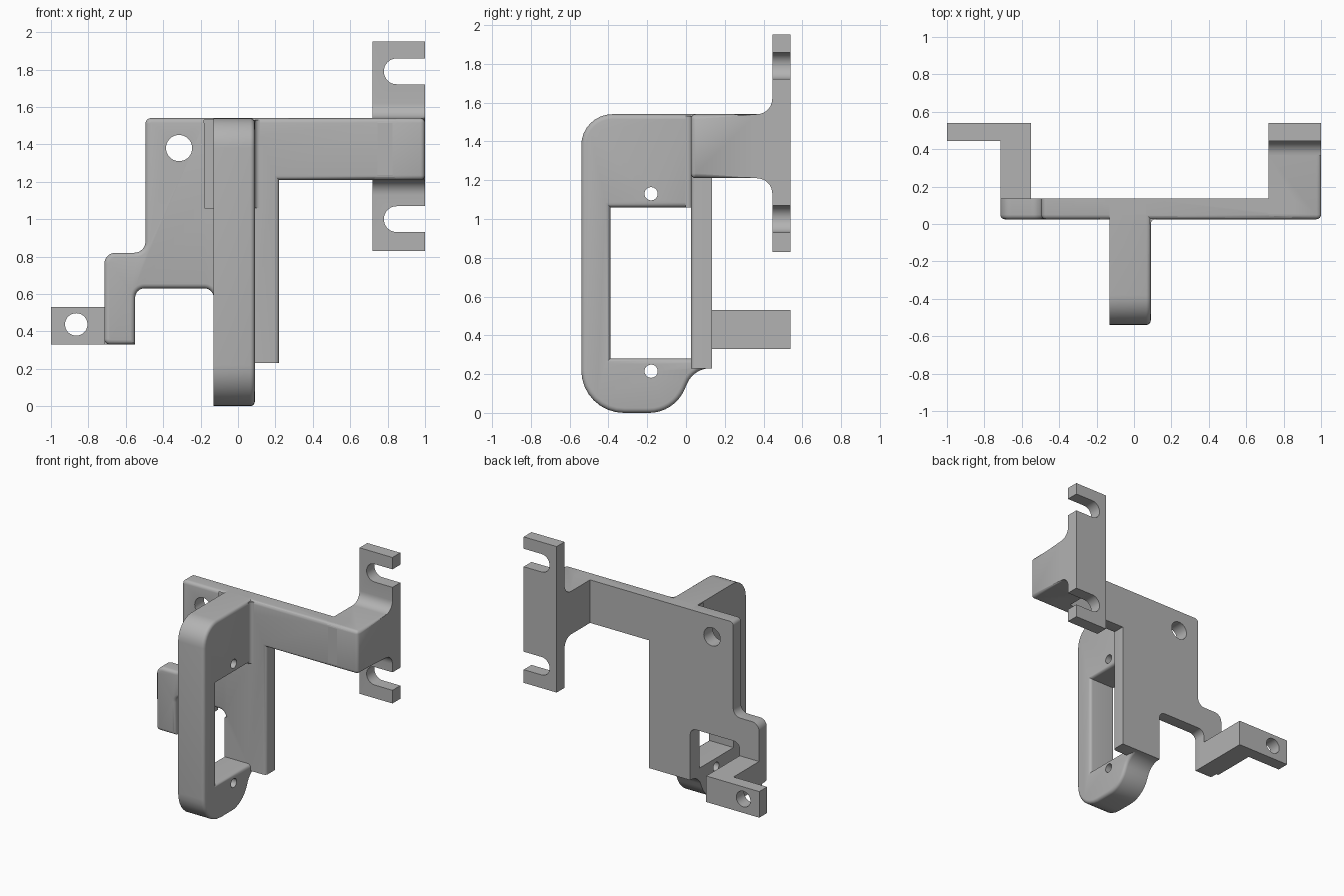
import bpy, bmesh, math
from mathutils import Vector

cube = bpy.data.objects.get("Cube")
if cube:
    bpy.data.objects.remove(cube, do_unlink=True)

grey = bpy.data.materials.new("plain grey")
grey.use_nodes = True
grey.diffuse_color = (0.45, 0.45, 0.45, 1)
grey.node_tree.nodes["Principled BSDF"].inputs["Base Color"].default_value = (0.45, 0.45, 0.45, 1)

PLACE = {"x": lambda a, b, d: (d, a, b),
         "y": lambda a, b, d: (a, d, b),
         "z": lambda a, b, d: (a, b, d)}


def rounded(points, steps=8):
    """Replace each corner (a, b, radius) with a tangent arc."""
    out = []
    for i, (a, b, *rad) in enumerate(points):
        p = Vector((a, b))
        if not rad:
            out.append(p)
            continue
        u = (Vector(points[i - 1][:2]) - p).normalized()
        v = (Vector(points[(i + 1) % len(points)][:2]) - p).normalized()
        half = u.angle(v) / 2
        centre = p + (u + v).normalized() * rad[0] / math.sin(half)
        tangent = rad[0] / math.tan(half)
        start, end = p + u * tangent - centre, p + v * tangent - centre
        sweep = math.pi - 2 * half
        for k in range(steps + 1):
            t = k / steps
            out.append(centre + (start * math.sin((1 - t) * sweep)
                                 + end * math.sin(t * sweep)) / math.sin(sweep))
    return out


def prism(name, axis, points, low, high, soft=None, width=0.025):
    """Extrude an outline along an axis; round the edges picked by soft(p, q)."""
    bm = bmesh.new()
    outline = rounded(points)
    rings = [[bm.verts.new(PLACE[axis](p.x, p.y, d)) for p in outline] for d in (low, high)]
    bm.faces.new(rings[0])
    bm.faces.new(rings[1])
    for i in range(len(outline)):
        bm.faces.new((rings[0][i - 1], rings[0][i], rings[1][i], rings[1][i - 1]))
    bmesh.ops.recalc_face_normals(bm, faces=bm.faces)
    if soft:
        edges = [e for e in bm.edges if soft(e.verts[0].co, e.verts[1].co)]
        bmesh.ops.bevel(bm, geom=edges, offset=width, segments=4, profile=0.5,
                        affect="EDGES", clamp_overlap=False)
    mesh = bpy.data.meshes.new(name)
    bm.to_mesh(mesh)
    bm.free()
    mesh.materials.append(grey)
    obj = bpy.data.objects.new(name, mesh)
    bpy.context.collection.objects.link(obj)
    return obj


def rod(axis, a, b, r, low, high):
    ring = [(a + r * math.cos(k * math.tau / 40), b + r * math.sin(k * math.tau / 40))
            for k in range(40)]
    return prism("hole_cutter", axis, ring, low, high)


def combine(target, other, operation):
    mod = target.modifiers.new(operation, "BOOLEAN")
    mod.operation = operation
    mod.solver = "EXACT"
    mod.object = other
    bpy.context.view_layer.objects.active = target
    bpy.ops.object.modifier_apply(modifier=mod.name)
    bpy.data.objects.remove(other, do_unlink=True)


def near(value, *pair):
    return all(abs(c - value) < 1e-4 for c in pair)


FRONT, BACK = 0.025, 0.135

# Main plate with side foot and horizontal arm
bracket = prism("mounting_bracket", "y", [
    (-0.495, 1.54, 0.03), (-0.495, 0.82, 0.06), (-0.715, 0.82, 0.06), (-0.715, 0.33, 0.03),
    (-0.55, 0.33), (-0.55, 0.63, 0.05), (-0.13, 0.63, 0.05), (-0.13, 0.23),
    (0.22, 0.23), (0.22, 1.21), (0.85, 1.21), (0.85, 1.54)], FRONT, BACK,
    lambda p, q: near(FRONT, p.y, q.y) and not near(0.23, p.z, q.z)
    and not near(-0.13, p.x, q.x))

# Forward fin, a C-shaped frame closed by the plate
fin = prism("fin", "x", [
    (-0.54, 1.54, 0.16), (-0.54, 0, 0.22), (-0.06, 0, 0.2), (0.04, 0.23, 0.13),
    (BACK, 0.23), (BACK, 0.28), (-0.39, 0.28), (-0.39, 1.06), (BACK, 1.06), (BACK, 1.54)],
    -0.13, 0.09,
    lambda p, q: near(0.09, p.x, q.x) and not near(BACK, p.y, q.y))
combine(bracket, fin, "UNION")

# Fillets where the upper fin meets the plate
for x, side, r in ((-0.13, -1, 0.05), (0.09, 1, 0.025)):
    far, inner, reach = x + side * (r + 0.002), x - side * 0.02, FRONT - r - 0.002
    fillet = prism("fillet", "z", [(far, FRONT + 0.03), (far, FRONT), (x, FRONT, r),
                                   (x, reach), (inner, reach), (inner, FRONT + 0.03)], 1.06, 1.53)
    combine(bracket, fillet, "UNION")

# Arm return with tall slotted end plate
end_plate = prism("slotted_end", "x", [
    (FRONT, 1.21), (FRONT, 1.54), (0.445, 1.54, 0.08), (0.445, 1.95),
    (0.54, 1.95), (0.54, 0.83), (0.445, 0.83), (0.445, 1.21, 0.08)], 0.72, 1.0,
    lambda p, q: near(FRONT, p.y, q.y)
    or (near(1.0, p.x, q.x) and min(p.y, q.y) < 0.1))
combine(bracket, end_plate, "UNION")

# Rear foot with drilled tab
foot = prism("foot_tab", "z", [(-0.715, 0.1), (-0.55, 0.1), (-0.55, 0.54),
                               (-1, 0.54), (-1, 0.445), (-0.715, 0.445)], 0.33, 0.53)
combine(bracket, foot, "UNION")

# Open slots
for z in (1.79, 1.0):
    slot = prism("slot_cutter", "y", [(0.78, z - 0.069, 0.068), (1.1, z - 0.069),
                                      (1.1, z + 0.069), (0.78, z + 0.069, 0.068)], 0.4, 0.6)
    combine(bracket, slot, "DIFFERENCE")

# Round holes in the plate, tab and fin
for axis, a, b, r, low, high in (("y", -0.315, 1.38, 0.07, -0.1, 0.3),
                                 ("y", -0.865, 0.437, 0.06, 0.4, 0.6),
                                 ("x", -0.18, 1.13, 0.034, -0.3, 0.3),
                                 ("x", -0.18, 0.215, 0.034, -0.3, 0.3)):
    combine(bracket, rod(axis, a, b, r, low, high), "DIFFERENCE")

bpy.ops.object.select_all(action="DESELECT")
bracket.select_set(True)
bpy.context.view_layer.objects.active = bracket
bpy.ops.object.shade_smooth_by_angle(angle=math.radians(30))
